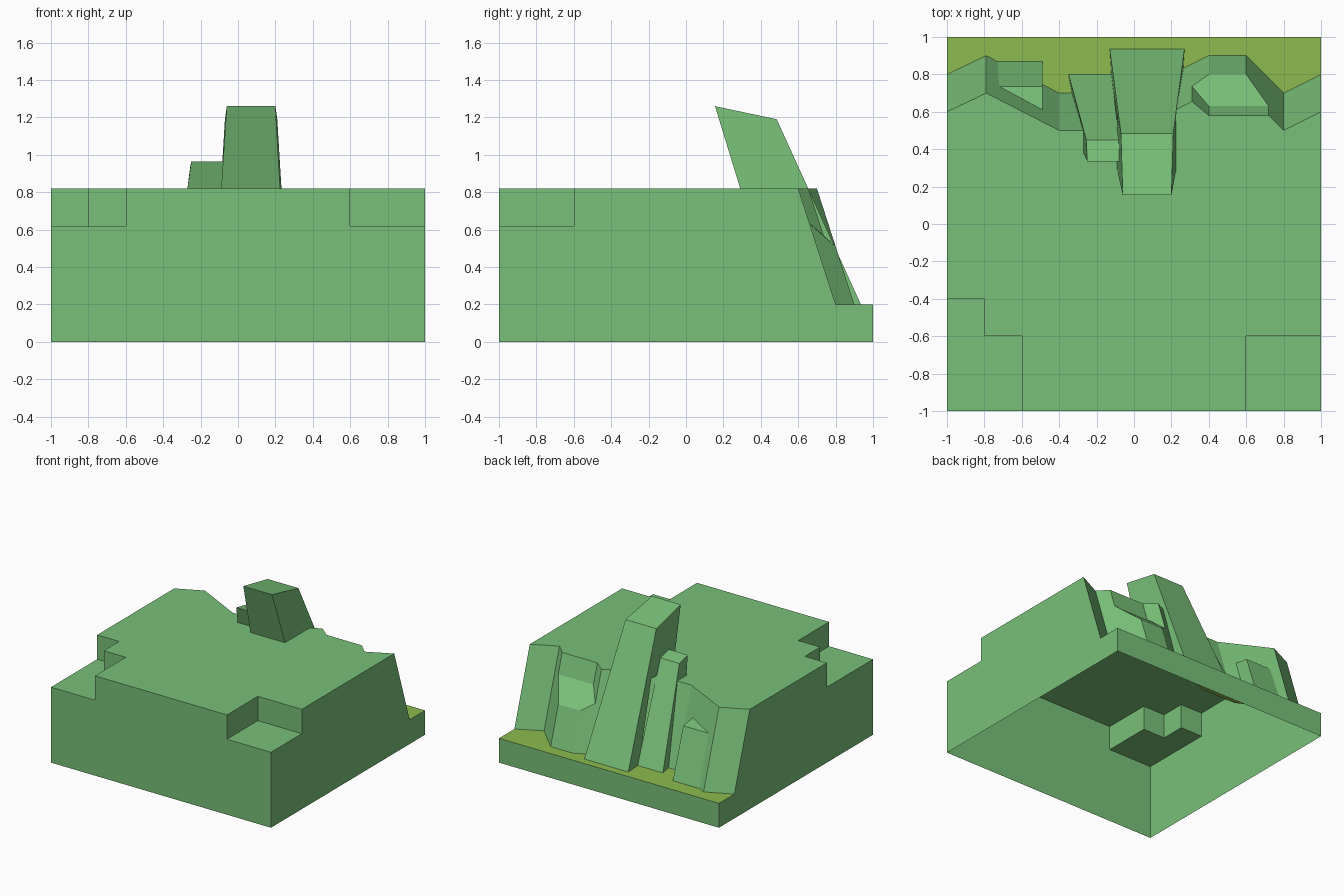
import bpy, bmesh

cube = bpy.data.objects.get("Cube")
if cube:
    bpy.data.objects.remove(cube, do_unlink=True)

LOW, SHELF, TOP = 0.2, 0.62, 0.82


def material(name, colour):
    mat = bpy.data.materials.new(name)
    mat.use_nodes = True
    mat.diffuse_color = colour
    mat.node_tree.nodes["Principled BSDF"].inputs["Base Color"].default_value = colour
    return mat


green = material("leaf green", (0.19, 0.53, 0.19, 1))
olive = material("olive grass", (0.265, 0.5, 0.08, 1))


def build(name, faces, accent=()):
    """Weld a list of polygons into one object; accent polygons are olive."""
    bm = bmesh.new()
    for index, group in enumerate((faces, accent)):
        for points in group:
            face = bm.faces.new([bm.verts.new(p) for p in points])
            face.material_index = index
    bmesh.ops.remove_doubles(bm, verts=bm.verts, dist=0.0005)
    bmesh.ops.recalc_face_normals(bm, faces=bm.faces)
    # Make the highest upward surface face outward
    top = max(bm.faces, key=lambda f: abs(f.normal.z) * f.calc_area())
    if top.normal.z < 0:
        bmesh.ops.reverse_faces(bm, faces=bm.faces)
    mesh = bpy.data.meshes.new(name)
    bm.to_mesh(mesh)
    bm.free()
    mesh.materials.append(green)
    if accent:
        mesh.materials.append(olive)
    obj = bpy.data.objects.new(name, mesh)
    bpy.context.scene.collection.objects.link(obj)
    return obj


def at(points, z):
    return [(x, y, z) for x, y in points]


def cliff(point, z):
    """Point on the leaning cliff above a foot point."""
    x, y = point
    return (x, y - 0.2 * (z - LOW) / (TOP - LOW), z)


def riser(points, z0, z1):
    return [at((a, b), z0) + at((b, a), z1) for a, b in zip(points, points[1:])]


# Plan outlines: zigzag cliff foot and the two front corner notches
foot = [(-1, .8), (-.79, .9), (-.4, .7), (-.1, .7), (.2, .8),
        (.4, .9), (.6, .9), (.8, .7), (1, .8)]
step_notch = [(-1, -.4), (-.8, -.4), (-.8, -.6), (-.6, -.6), (-.6, -1)]
square_notch = [(.6, -1), (.6, -.6), (1, -.6)]

# Alcove in the cliff: rim on the top, back corners and sloping ledge
rim_a = cliff((.31, .855), TOP)
ledge_a = cliff((.31, .855), .57)
rim_b, rim_c = at([(.4, .58), (.72, .58)], TOP)
back_b, back_c = at([(.4, .63), (.72, .63)], .66)
lip_b, lip_c = cliff(foot[5], .51), cliff(foot[6], .51)
low = at(foot, LOW)
high = [cliff(p, TOP) for p in foot]

faces = [
    # Plateau and notch floors
    at(step_notch + square_notch, TOP) + [high[8], high[7], rim_c, rim_b, rim_a] + high[4::-1],
    at([(-1, -1)] + step_notch, SHELF),
    at([(1, -1)] + square_notch, SHELF),
    # Alcove ledge and walls
    [back_b, back_c, lip_c, lip_b, ledge_a],
    [rim_b, rim_c, back_c, back_b],
    [rim_a, rim_b, back_b, ledge_a],
    # Cliff around the alcove
    [low[4], low[5], lip_b, ledge_a, rim_a, high[4]],
    [low[5], low[6], lip_c, lip_b],
    [low[6], low[7], high[7], rim_c, back_c, lip_c],
    # Front and back walls
    [(-1, -1, 0), (1, -1, 0), (1, -1, SHELF), (.6, -1, SHELF),
     (.6, -1, TOP), (-.6, -1, TOP), (-.6, -1, SHELF), (-1, -1, SHELF)],
    [(-1, 1, 0), (1, 1, 0), (1, 1, LOW), (-1, 1, LOW)],
]
# Plain cliff bays
for i in (0, 1, 2, 3, 7):
    faces.append([low[i], low[i + 1], high[i + 1], high[i]])
# Side walls
for x, notch_y in ((-1, -.4), (1, -.6)):
    faces.append([(x, -1, 0), (x, 1, 0), (x, 1, LOW), (x, .8, LOW), (x, .6, TOP),
                  (x, notch_y, TOP), (x, notch_y, SHELF), (x, -1, SHELF)])
faces += riser(step_notch, SHELF, TOP) + riser(square_notch, SHELF, TOP)
grass_strip = low + at([(1, 1), (-1, 1)], LOW)
build("cliff_block", faces, [grass_strip])


def crag(name, rows):
    """Leaning rock from (left x, right x, y, z) rows, open where it meets the cliff."""
    left = [(a, y, z) for a, b, y, z in rows]
    right = [(b, y, z) for a, b, y, z in rows]
    skin = [[left[i], right[i], right[i + 1], left[i + 1]] for i in range(3)]
    build(name, skin + [left, right])


# Rows run: front base, front top, back top, back foot, cliff foot, cliff rim
crag("tall_crag", [(-.09, .225, .29, TOP), (-.06, .2, .155, 1.26), (-.07, .21, .485, 1.19),
                   (-.13, .27, .935, LOW), (-.12, .26, .78, LOW), (-.09, .225, .58, TOP)])
crag("short_crag", [(-.27, -.08, .38, TOP), (-.25, -.08, .335, .965), (-.255, -.08, .45, .94),
                    (-.35, -.12, .8, LOW), (-.33, -.12, .69, LOW), (-.27, -.08, .49, TOP)])

# Low wedge of rock against the cliff
foot_r, foot_l, foot_in = at([(-.73, .87), (-.49, .87), (-.49, .745)], LOW)
top_r, top_l, top_in = (-.73, .735, .6), (-.49, .735, .6), (-.49, .61, .62)
build("rock_wedge", [[foot_r, foot_l, top_l, top_r],
                     [foot_l, foot_in, top_in, top_l],
                     [top_r, top_l, top_in]])
